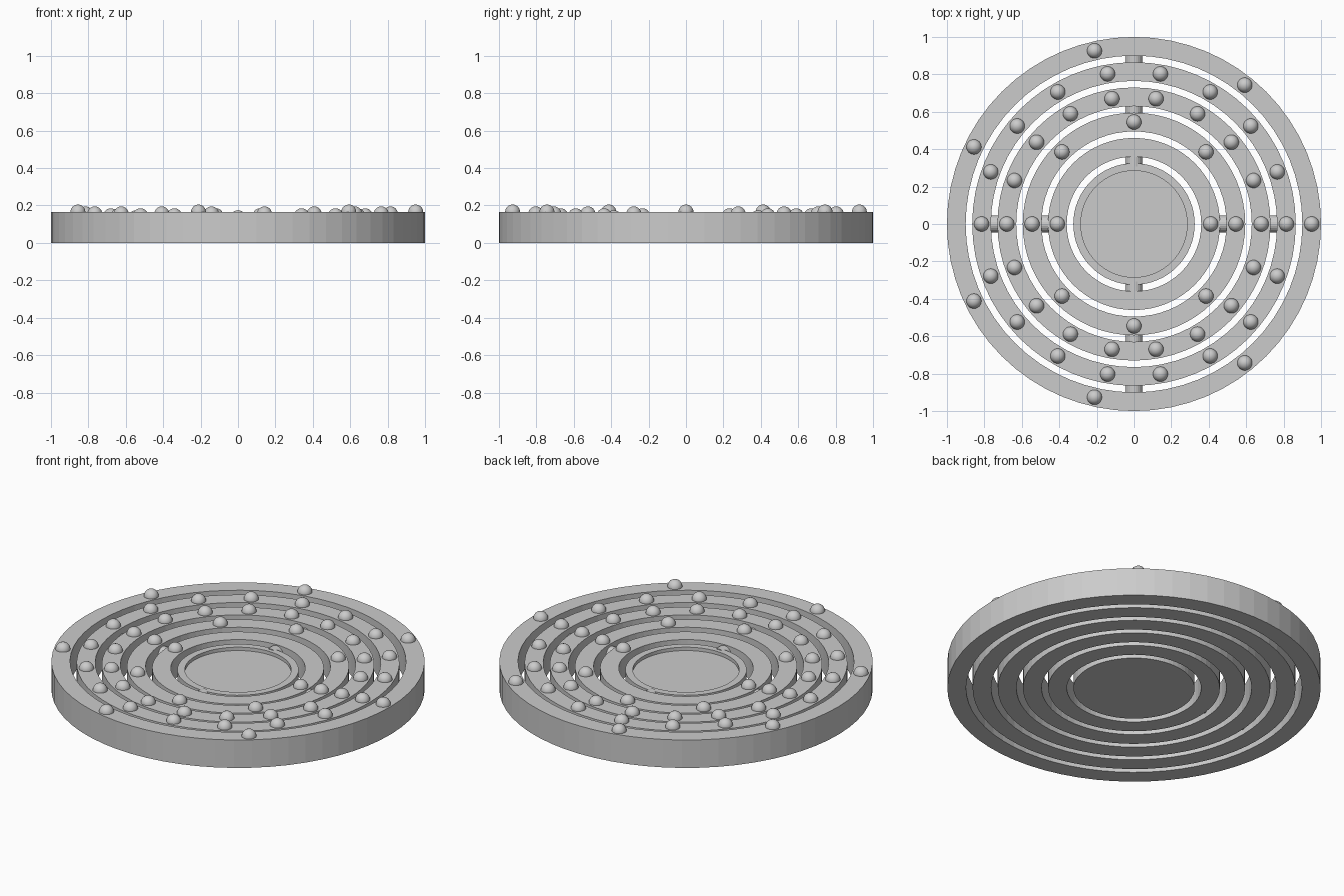
import bpy, bmesh, math
from mathutils import Matrix, Vector

if "Cube" in bpy.data.objects:
    bpy.data.objects.remove(bpy.data.objects["Cube"])

SEG = 64


def finish(bm, name):
    bmesh.ops.recalc_face_normals(bm, faces=bm.faces[:])
    me = bpy.data.meshes.new(name)
    bm.to_mesh(me)
    bm.free()
    ob = bpy.data.objects.new(name, me)
    bpy.context.collection.objects.link(ob)
    return ob


def lathe(name, profile, closed):
    """Revolve an (r, z) profile around z."""
    bm = bmesh.new()
    vs = [bm.verts.new((r, 0, z)) for r, z in profile]
    n = len(vs)
    edges = [bm.edges.new((vs[i], vs[(i + 1) % n])) for i in range(n if closed else n - 1)]
    bmesh.ops.spin(bm, geom=vs + edges, cent=(0, 0, 0), axis=(0, 0, 1),
                   angle=math.tau, steps=SEG, use_duplicate=False)
    bmesh.ops.remove_doubles(bm, verts=bm.verts[:], dist=1e-4)
    return finish(bm, name)


def beads(name, radius, z, count):
    """Balls half sunk into the top of a ring."""
    bm = bmesh.new()
    for i in range(count):
        a = math.tau * i / count
        pos = Vector((radius * math.cos(a), radius * math.sin(a), z))
        bmesh.ops.create_uvsphere(bm, u_segments=24, v_segments=12, radius=0.04,
                                  matrix=Matrix.Translation(pos))
    for f in bm.faces:
        f.smooth = True
    return finish(bm, name)


def pins(name, radius, along_y):
    """Opposed pair of round pivots bridging a gap."""
    bm = bmesh.new()
    for s in (-1, 1):
        pos = Vector((0, s * radius, 0.075)) if along_y else Vector((s * radius, 0, 0.075))
        rot = Matrix.Rotation(math.pi / 2, 4, 'X' if along_y else 'Y')
        bmesh.ops.create_cone(bm, cap_ends=True, segments=24, radius1=0.045, radius2=0.045,
                              depth=0.07, matrix=Matrix.Translation(pos) @ rot)
    return finish(bm, name)


# Nested rings, each slightly lower than the one outside it
for i, count in enumerate((7, 18, 18, 8, 2)):
    outer = 1.0 - 0.135 * i
    inner = outer - 0.10
    top = 0.165 - 0.01 * i
    lathe(f"ring_{i + 1}", [(inner, 0), (outer, 0), (outer, top), (inner, top)], True)
    beads(f"ring_{i + 1}_balls", outer - 0.05, top, count)
    pins(f"ring_{i + 1}_pins", inner - 0.0175, i % 2 == 0)

# Central disc with a shallow recess
lathe("centre_disc", [(0, 0), (0.325, 0), (0.325, 0.115), (0.285, 0.115),
                      (0.285, 0.095), (0, 0.095)], False)
